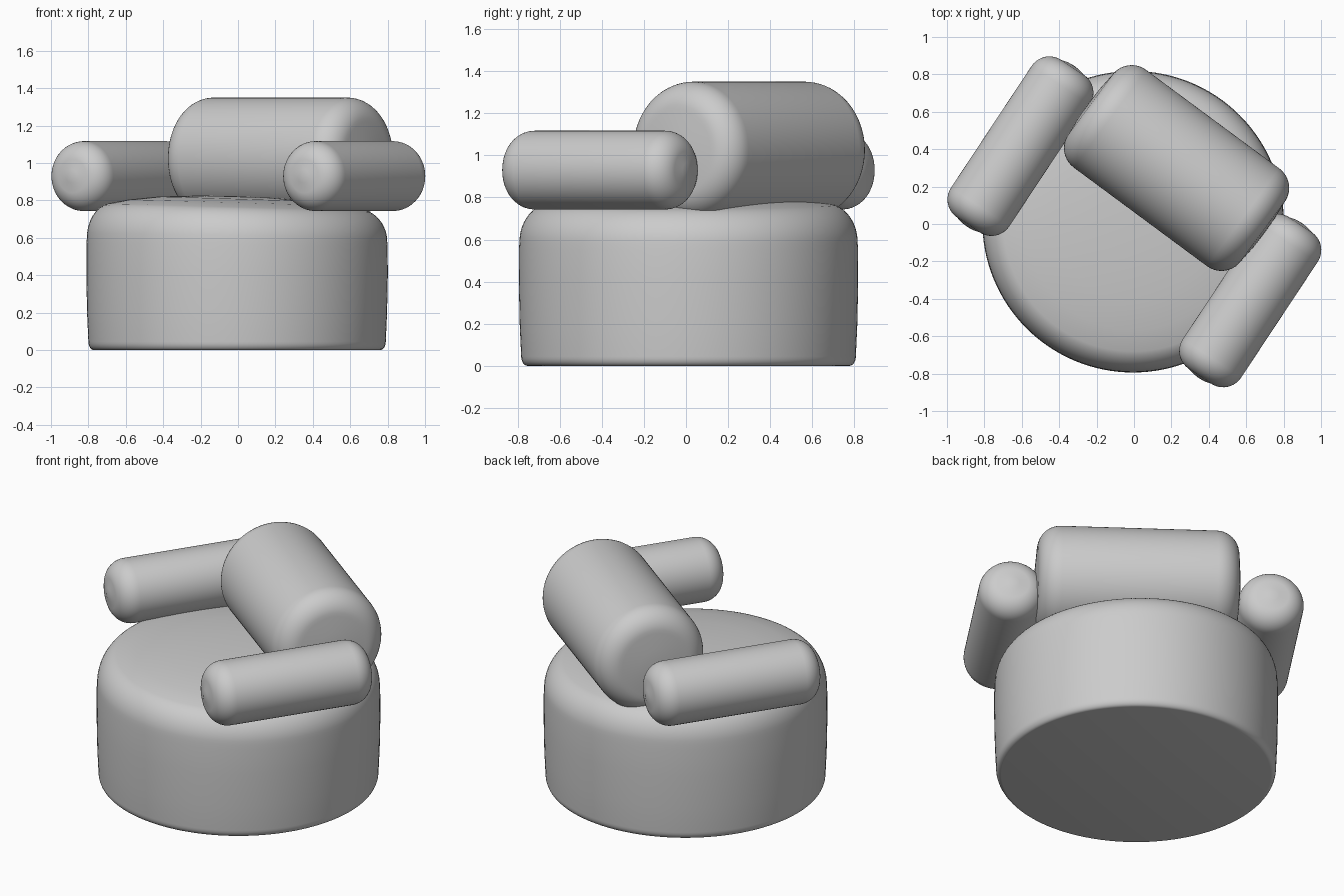
import bpy, bmesh, math
from mathutils import Matrix, Vector

if "Cube" in bpy.data.objects:
    bpy.data.objects.remove(bpy.data.objects["Cube"], do_unlink=True)

GREY = (0.6, 0.6, 0.6, 1.0)
fabric = bpy.data.materials.new("grey_fabric")
fabric.use_nodes = True
fabric.diffuse_color = GREY
bsdf = next(n for n in fabric.node_tree.nodes if n.type == "BSDF_PRINCIPLED")
bsdf.inputs["Base Color"].default_value = GREY
bsdf.inputs["Roughness"].default_value = 0.8


def arc(cr, cz, rr, rz, start, end, steps=10):
    """Elliptical corner of a lathe profile, as (radius, height) points."""
    angles = [math.radians(start + (end - start) * i / steps) for i in range(steps + 1)]
    return [(cr + rr * math.cos(a), cz + rz * math.sin(a)) for a in angles]


def lathe(name, profile, segments=96):
    """Spin a (radius, height) profile around z into a smooth solid."""
    bm = bmesh.new()
    verts = [bm.verts.new((r, 0, z)) for r, z in profile]
    edges = [bm.edges.new(pair) for pair in zip(verts, verts[1:])]
    bmesh.ops.spin(bm, geom=verts + edges, cent=(0, 0, 0), axis=(0, 0, 1),
                   angle=2 * math.pi, steps=segments, use_duplicate=False)
    bmesh.ops.remove_doubles(bm, verts=bm.verts, dist=0.0005)
    bmesh.ops.recalc_face_normals(bm, faces=bm.faces)
    mesh = bpy.data.meshes.new(name)
    bm.to_mesh(mesh)
    bm.free()
    mesh.materials.append(fabric)
    obj = bpy.data.objects.new(name, mesh)
    bpy.context.collection.objects.link(obj)
    bpy.ops.object.select_all(action="DESELECT")
    obj.select_set(True)
    bpy.context.view_layer.objects.active = obj
    bpy.ops.object.shade_smooth_by_angle(angle=math.radians(50))
    return obj


def bolster(name, radius, half, soft, center, heading):
    """Lying cylinder with soft, slightly bulged ends."""
    bulge = 0.012
    top = arc(radius - soft, half - soft - bulge, soft, soft, 0, 90)
    top += [((radius - soft) * 0.5, half - bulge * 0.25), (0, half)]
    profile = [(r, -z) for r, z in reversed(top)] + top
    obj = lathe(name, profile)
    turn = Matrix.Rotation(math.radians(heading), 4, "Z") @ Matrix.Rotation(math.pi / 2, 4, "Y")
    obj.data.transform(Matrix.Translation(center) @ turn)
    return obj


# Round seat base with a gently domed cushion top
profile = [(0, 0), (0.765, 0)]
profile += arc(0.765, 0.045, 0.03, 0.045, -90, 0, 6)
profile += [(0.802, 0.2), (0.806, 0.4), (0.805, 0.56)]
profile += arc(0.655, 0.59, 0.148, 0.18, 0, 75)
profile += [(0.58, 0.788), (0.42, 0.808), (0.2, 0.82), (0, 0.823)]
seat = lathe("seat_base", profile, 128)
for v in seat.data.vertices:
    v.co.z -= 0.03 * v.co.x * max(0, v.co.z - 0.4) / 0.4
seat.data.transform(Matrix.Translation((-0.005, 0.012, 0)))

# Backrest bolster, set diagonally across the seat
BACK = -36.5
along = Vector((math.cos(math.radians(BACK)), math.sin(math.radians(BACK)), 0))
across = Vector((-along.y, along.x, 0))
bolster("backrest", 0.325, 0.585, 0.13,
        along * 0.005 + across * 0.376 + Vector((0, 0, 1.025)), BACK)

# Armrest bolsters at both ends of the backrest
ARM = 56.5
forward = Vector((math.cos(math.radians(ARM)), math.sin(math.radians(ARM)), 0))
side = Vector((forward.y, -forward.x, 0))
for name, offset, shift, half in (("right_armrest", -0.736, 0.012, 0.517),
                                  ("left_armrest", 0.744, 0.002, 0.498)):
    bolster(name, 0.187, half, 0.115,
            side * offset + forward * shift + Vector((0, 0, 0.93)), ARM)
